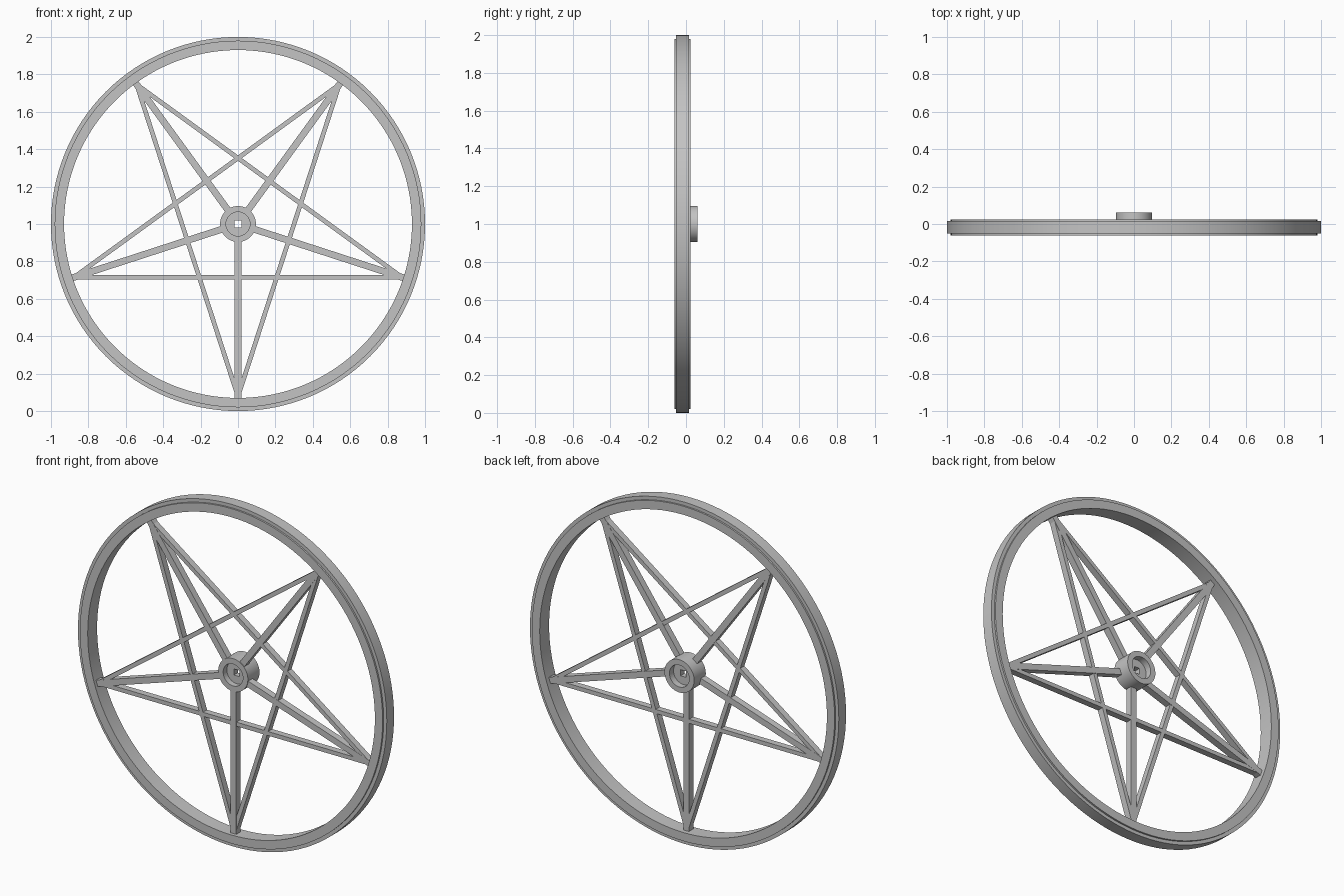
import bpy
import bmesh
import math
from mathutils import Matrix, Vector

cube = bpy.data.objects.get("Cube")
if cube:
    bpy.data.objects.remove(cube, do_unlink=True)

CENTER = Vector((0, 0, 1))

metal = bpy.data.materials.new("grey_metal")
metal.use_nodes = True
color = (0.55, 0.55, 0.55, 1)
metal.diffuse_color = color
metal.node_tree.nodes["Principled BSDF"].inputs["Base Color"].default_value = color


def finish(name, bm):
    bmesh.ops.recalc_face_normals(bm, faces=bm.faces)
    mesh = bpy.data.meshes.new(name)
    bm.to_mesh(mesh)
    bm.free()
    mesh.materials.append(metal)
    obj = bpy.data.objects.new(name, mesh)
    bpy.context.collection.objects.link(obj)
    obj.location = CENTER
    return obj


def lathe(name, profile, segments):
    """Spin a closed (radius, y, is_square) profile round the y axle."""
    bm = bmesh.new()
    rings = []
    for radius, y, square in profile:
        ring = []
        for i in range(segments):
            a = math.tau * i / segments
            c, s = math.cos(a), math.sin(a)
            r = radius / max(abs(c), abs(s)) if square else radius
            ring.append(bm.verts.new((r * c, y, r * s)))
        rings.append(ring)
    for k, ring in enumerate(rings):
        after = rings[(k + 1) % len(rings)]
        for i in range(segments):
            j = (i + 1) % segments
            bm.faces.new((ring[i], ring[j], after[j], after[i]))
    obj = finish(name, bm)
    bpy.ops.object.select_all(action="DESELECT")
    obj.select_set(True)
    bpy.context.view_layer.objects.active = obj
    bpy.ops.object.shade_smooth_by_angle(angle=math.radians(30))
    return obj


def bar(name, size, offset, turn):
    """Box placed for the bottom position, then turned round the axle."""
    bm = bmesh.new()
    bmesh.ops.create_cube(bm, size=1)
    place = Matrix.Translation(offset) @ Matrix.Diagonal((*size, 1))
    bm.transform(Matrix.Rotation(turn, 4, "Y") @ place)
    return finish(name, bm)


# Rim with a raised outer band
FRONT, BACK, STEP = -0.062, 0.025, 0.01
lathe("rim", [
    (0.93, FRONT, False), (0.98, FRONT, False),
    (0.98, FRONT + STEP, False), (1.0, FRONT + STEP, False),
    (1.0, BACK - STEP, False), (0.98, BACK - STEP, False),
    (0.98, BACK, False), (0.93, BACK, False),
], 128)

# Hub, recessed on both ends, with a square axle hole through the web
HUB_FRONT, HUB_BACK = -0.046, 0.062
WEB_FRONT, WEB_BACK = -0.012, 0.024
lathe("hub", [
    (0.096, HUB_FRONT, False), (0.096, HUB_BACK, False),
    (0.064, HUB_BACK, False), (0.064, WEB_BACK, False),
    (0.018, WEB_BACK, True), (0.018, WEB_FRONT, True),
    (0.064, WEB_FRONT, False), (0.064, HUB_FRONT, False),
], 64)

# Five radial spokes and the five crossing bars of the star
SPOKE_Y = -0.022
INNER, OUTER, CHORD = 0.08, 0.94, 0.285
half_chord = math.sqrt(OUTER ** 2 - CHORD ** 2)
for i in range(5):
    turn = math.tau * i / 5
    bar(f"spoke_{i + 1}", (0.036, 0.04, OUTER - INNER),
        (0, SPOKE_Y, -(INNER + OUTER) / 2), turn)
    bar(f"star_bar_{i + 1}", (2 * half_chord, 0.038, 0.024),
        (0, SPOKE_Y, -CHORD), turn)
